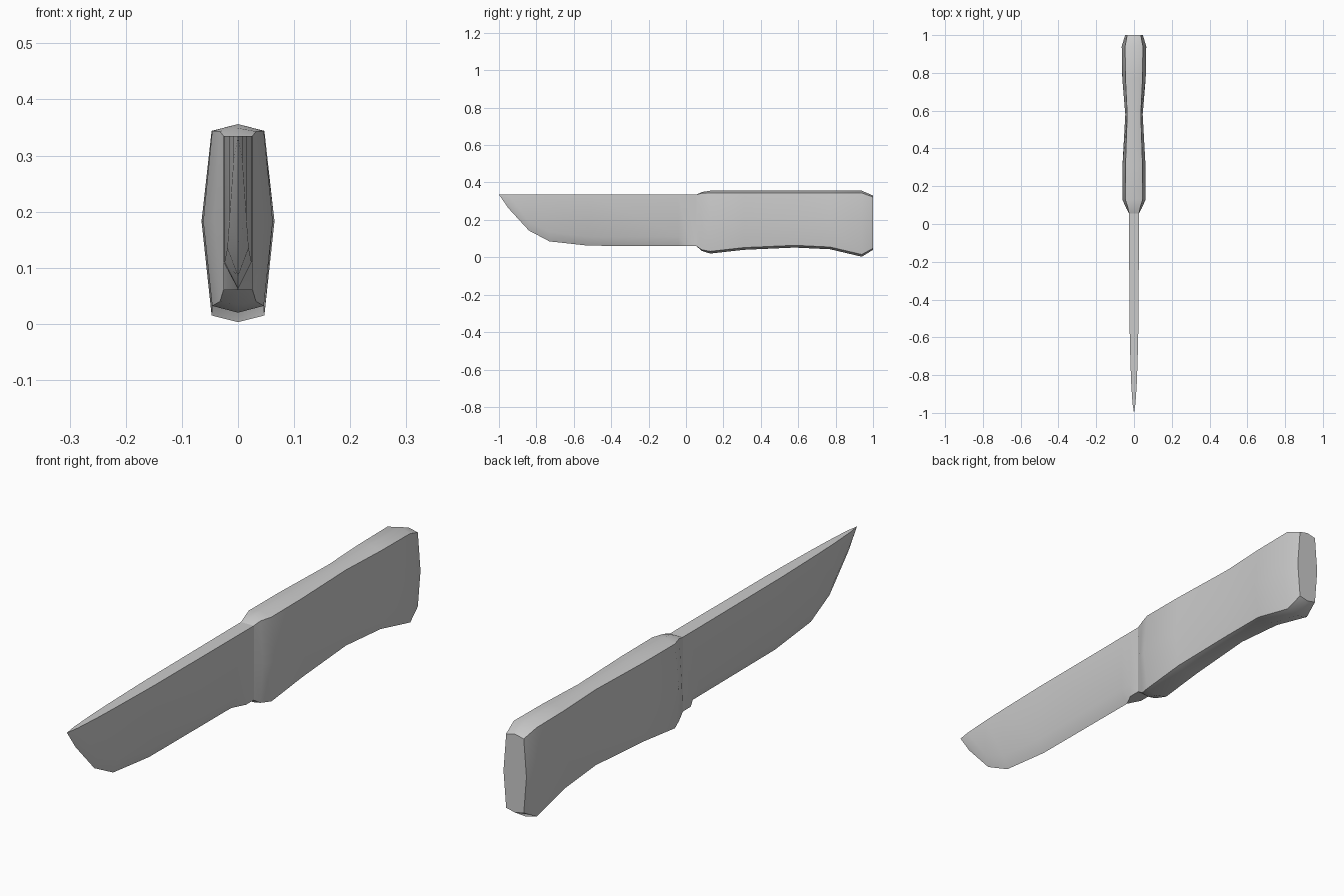
import bpy, bmesh

if "Cube" in bpy.data.objects:
    bpy.data.objects.remove(bpy.data.objects["Cube"])


def loft(name, rings, cap_end, angle):
    """Skin a list of equal-length rings and optionally close the last one."""
    bm = bmesh.new()
    loops = [[bm.verts.new(p) for p in ring] for ring in rings]
    for a, b in zip(loops, loops[1:]):
        n = len(a)
        for i in range(n):
            j = (i + 1) % n
            bm.faces.new((a[i], a[j], b[j], b[i]))
    if cap_end:
        bm.faces.new(loops[-1])
    bmesh.ops.remove_doubles(bm, verts=bm.verts, dist=0.0001)
    bmesh.ops.recalc_face_normals(bm, faces=bm.faces)
    # An open shell may come out reversed: the +x side must face +x
    side = max(bm.faces, key=lambda f: f.calc_center_median().x)
    if side.normal.x < 0:
        bmesh.ops.reverse_faces(bm, faces=bm.faces)
    mesh = bpy.data.meshes.new(name)
    bm.to_mesh(mesh)
    bm.free()
    ob = bpy.data.objects.new(name, mesh)
    bpy.context.collection.objects.link(ob)
    bpy.ops.object.select_all(action='DESELECT')
    ob.select_set(True)
    bpy.context.view_layer.objects.active = ob
    bpy.ops.object.shade_smooth_by_angle(angle=angle)
    return ob


def mirrored(y, half, top, bottom):
    """Ring from centre top, right half points, centre bottom, left half."""
    right = [(x, y, z) for x, z in half]
    left = [(-x, y, z) for x, z in reversed(half)]
    return [(0, y, top)] + right + [(0, y, bottom)] + left


# Blade: y, half thickness, grind line height, edge height, edge half width
SPINE = 0.335
blade_sections = [
    (-1.0, 0.0, 0.335, 0.335, 0.0),
    (-0.95, 0.008, 0.29, 0.263, 0.0),
    (-0.84, 0.015, 0.19, 0.143, 0.0),
    (-0.73, 0.019, 0.135, 0.085, 0.0),
    (-0.52, 0.024, 0.11, 0.062, 0.0),
    (-0.04, 0.026, 0.11, 0.06, 0.0),
    (0.01, 0.026, 0.11, 0.06, 0.026),
    (0.055, 0.026, 0.11, 0.06, 0.026),
]
loft("blade", [mirrored(y, [(w, SPINE), (w, g), (e, b)], SPINE, b)
               for y, w, g, b, e in blade_sections], False, 0.9)

# Handle: y, half width at the middle, at the rims, top, bottom, crown height
handle_sections = [
    (0.055, 0.026, 0.026, 0.335, 0.06, 0.0),
    (0.085, 0.042, 0.032, 0.349, 0.034, 0.006),
    (0.13, 0.062, 0.046, 0.356, 0.020, 0.012),
    (0.31, 0.061, 0.045, 0.356, 0.040, 0.012),
    (0.58, 0.046, 0.036, 0.356, 0.052, 0.012),
    (0.77, 0.062, 0.045, 0.356, 0.043, 0.012),
    (0.94, 0.065, 0.047, 0.356, 0.003, 0.012),
    (1.0, 0.047, 0.036, 0.330, 0.040, 0.008),
]
loft("handle", [mirrored(y, [(r, t - c), (m, 0.183), (r, b + c)], t, b)
                for y, m, r, t, b, c in handle_sections], True, 0.9)
